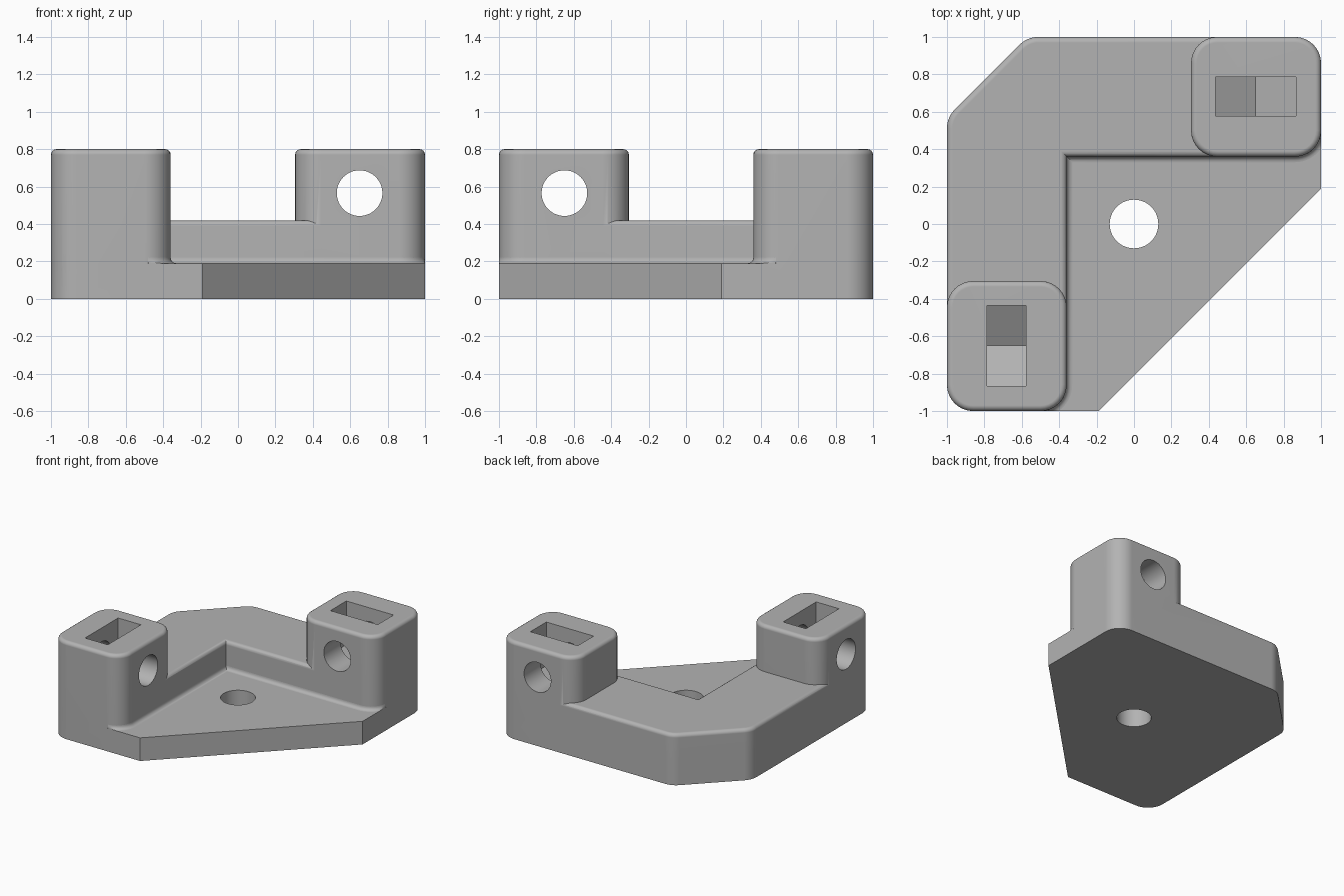
import bpy
import bmesh
from math import pi, sin, cos, tan
from mathutils import Vector

if "Cube" in bpy.data.objects:
    bpy.data.objects.remove(bpy.data.objects["Cube"])

R = 0.14        # vertical corner radius
SOFT = 0.03     # top rounding and inner fillet
INNER = 0.36    # inner wall line
PLATE, WALL, PILLAR = 0.19, 0.42, 0.80

grey = bpy.data.materials.new("matte grey")
grey.use_nodes = True
grey.diffuse_color = (0.45, 0.45, 0.45, 1)
grey.node_tree.nodes["Principled BSDF"].inputs["Base Color"].default_value = grey.diffuse_color


def swap(p):
    """Reflect across the diagonal on which the bracket is symmetric."""
    return (-p[1], -p[0], *p[2:])


def rounded(corners, steps=8):
    """Outline from (x, y, radius) corners, each replaced by a tangent arc."""
    out = []
    for i, (x, y, r) in enumerate(corners):
        p = Vector((x, y))
        if r == 0:
            out.append(p)
            continue
        a = (Vector(corners[i - 1][:2]) - p).normalized()
        b = (Vector(corners[(i + 1) % len(corners)][:2]) - p).normalized()
        half = a.angle(b) / 2
        centre = p + (a + b).normalized() * (r / sin(half))
        start = p + a * (r / tan(half)) - centre
        end = p + b * (r / tan(half)) - centre
        sweep = pi - 2 * half
        for k in range(steps + 1):
            t = k / steps
            out.append(centre + (start * sin((1 - t) * sweep) + end * sin(t * sweep)) / sin(sweep))
    return out


def finish(name, bm):
    bmesh.ops.recalc_face_normals(bm, faces=bm.faces)
    mesh = bpy.data.meshes.new(name)
    bm.to_mesh(mesh)
    bm.free()
    mesh.materials.append(grey)
    obj = bpy.data.objects.new(name, mesh)
    bpy.context.collection.objects.link(obj)
    return obj


def prism(name, outline, low, high, place=lambda p: p, soft=0):
    """Extrude an outline, optionally rounding the top rim."""
    bm = bmesh.new()
    base = [bm.verts.new(place((p[0], p[1], low))) for p in outline]
    top = [bm.verts.new(place((p[0], p[1], high))) for p in outline]
    n = len(base)
    bm.faces.new(base)
    cap = bm.faces.new(top)
    for i in range(n):
        j = (i + 1) % n
        bm.faces.new((base[i], base[j], top[j], top[i]))
    bmesh.ops.recalc_face_normals(bm, faces=bm.faces)
    if soft:
        bmesh.ops.bevel(bm, geom=list(cap.edges), offset=soft, segments=4,
                        profile=0.5, affect='EDGES', clamp_overlap=False)
    return finish(name, bm)


def activate(obj):
    bpy.ops.object.select_all(action='DESELECT')
    obj.select_set(True)
    bpy.context.view_layer.objects.active = obj


def combine(body, tool, operation):
    mod = body.modifiers.new("join", 'BOOLEAN')
    mod.operation, mod.solver, mod.object = operation, 'EXACT', tool
    activate(body)
    bpy.ops.object.modifier_apply(modifier=mod.name)
    bpy.data.objects.remove(tool)


def circle(x, y, r, steps=48):
    return [(x + r * cos(2 * pi * k / steps), y + r * sin(2 * pi * k / steps)) for k in range(steps)]


# Base plate with the front diagonal cut and the chamfered back corner
CH = 0.57
body = prism("corner_bracket", rounded([
    (-1, -1, R), (-0.19, -1, 0), (1, 0.19, 0), (1, 1, R), (-CH, 1, R), (-1, CH, R)]), 0, PLATE)

# L-shaped wall, its ends buried in the pillars
wall = prism("wall", rounded([
    (-1, -0.7, 0), (-INNER, -0.7, 0), (-INNER, INNER, 0), (0.7, INNER, 0),
    (0.7, 1, 0), (-CH, 1, R), (-1, CH, R)]), 0, WALL, soft=SOFT)
combine(body, wall, 'UNION')

# Two pillars
block = rounded([(0.305, INNER, R), (1, INNER, R), (1, 1, R), (0.305, 1, R)])
sides = (lambda p: p, swap)
for side in sides:
    combine(body, prism("pillar", block, 0, PILLAR, side, SOFT), 'UNION')

# Bolt holes through the pillars and nut pockets from above
MID, AXIS, FLAT, POINT = 0.65, 0.565, 0.215, 0.248
pocket = [(MID, AXIS - POINT), (MID + FLAT, AXIS - POINT / 2), (MID + FLAT, 1),
          (MID - FLAT, 1), (MID - FLAT, AXIS - POINT / 2)]
for side in sides:
    def upright(p, side=side):
        return side((p[0], p[2], p[1]))
    combine(body, prism("bolt_hole", circle(MID, AXIS, 0.122), 0.2, 1.2, upright), 'DIFFERENCE')
    combine(body, prism("nut_pocket", pocket, 0.578, 0.785, upright), 'DIFFERENCE')

# Central mounting hole
combine(body, prism("mount_hole", circle(0, 0, 0.13), -0.2, 0.5), 'DIFFERENCE')

# Concave fillet where the wall and pillars meet the plate
half = [((-INNER - R + R * cos(a), -1 + R + R * sin(a)), (cos(a), sin(a)))
        for a in (-pi / 2 * (1 - k / 12) for k in range(1, 13))]
path = half + [((-INNER, INNER), (1, -1))] + [(swap(p), swap(n)) for p, n in reversed(half)]
section = [(SOFT * (1 - cos(t)), PLATE + SOFT * (1 - sin(t)))
           for t in (pi / 2 * k / 6 for k in range(7))] + [(-0.01, PLATE - 0.01)]
bm = bmesh.new()
rows = [[bm.verts.new((min(1, p[0] + n[0] * d), max(-1, p[1] + n[1] * d), z)) for d, z in section]
        for p, n in path]
for r0, r1 in zip(rows, rows[1:]):
    for i in range(len(section)):
        j = (i + 1) % len(section)
        bm.faces.new((r0[i], r0[j], r1[j], r1[i]))
bm.faces.new(rows[0])
bm.faces.new(rows[-1])
fillet = finish("inner_fillet", bm)

# Smooth the rounded areas and keep the flats clean
for obj in (body, fillet):
    activate(obj)
    bpy.ops.object.shade_smooth_by_angle(angle=pi / 6)
    if obj is body:
        mod = obj.modifiers.new("clean shading", 'WEIGHTED_NORMAL')
        mod.keep_sharp = True
